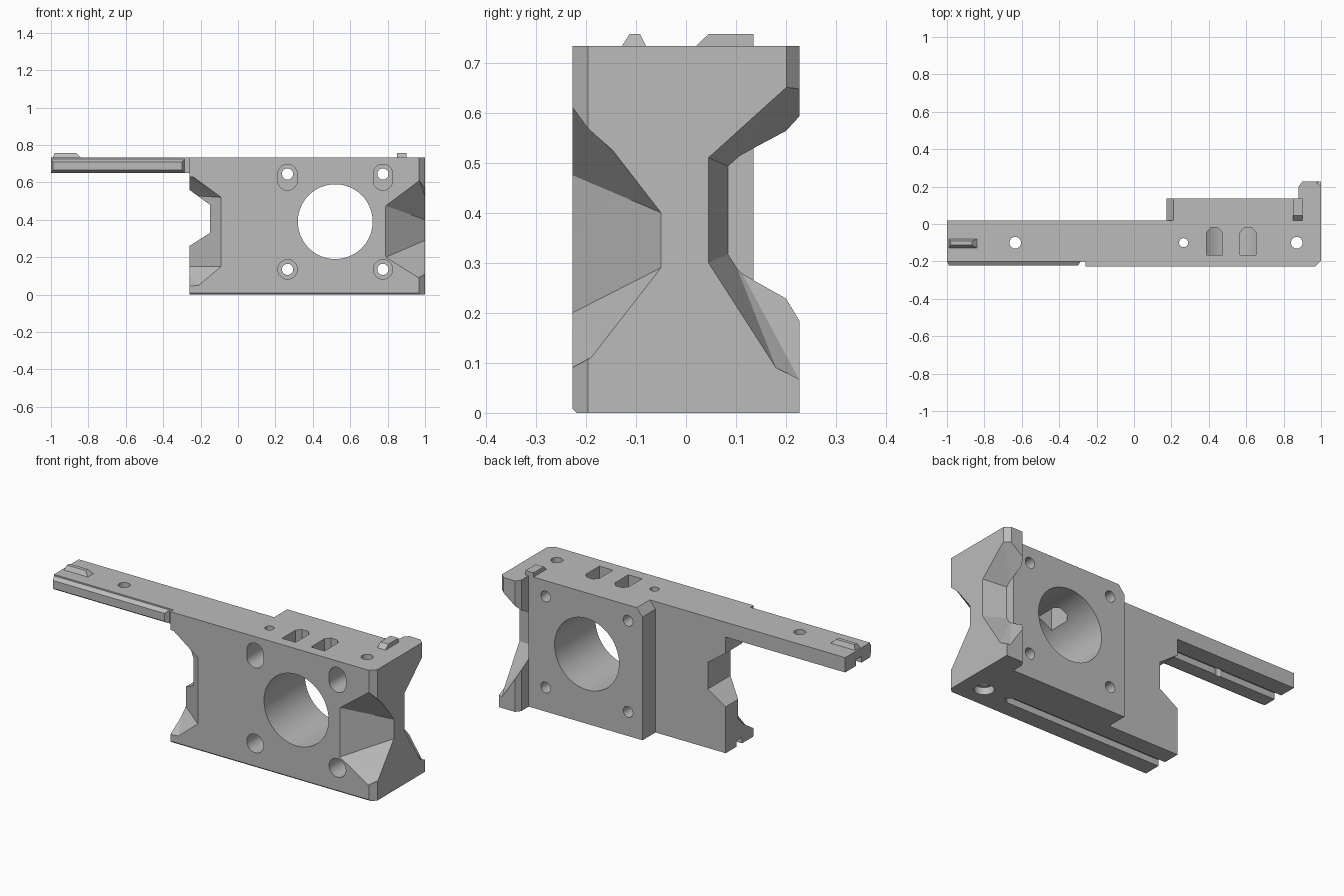
import bpy, bmesh, math
from mathutils import Vector

old = bpy.data.objects.get("Cube")
if old:
    bpy.data.objects.remove(old, do_unlink=True)

grey = bpy.data.materials.new("plain_grey")
grey.use_nodes = True
COLOUR = (0.5, 0.5, 0.5, 1)
grey.diffuse_color = COLOUR
grey.node_tree.nodes["Principled BSDF"].inputs["Base Color"].default_value = COLOUR

FRONT, BACK, TOP = -0.227, 0.02, 0.733


def add(name, bm):
    bmesh.ops.recalc_face_normals(bm, faces=bm.faces)
    me = bpy.data.meshes.new(name)
    bm.to_mesh(me)
    bm.free()
    me.materials.append(grey)
    ob = bpy.data.objects.new(name, me)
    bpy.context.collection.objects.link(ob)
    return ob


def prism(name, pts, axis, lo, hi):
    """Extrude a closed outline along an axis from lo to hi."""
    bm = bmesh.new()
    i = "xyz".index(axis)

    def place(p, t):
        q = list(p)
        q.insert(i, t)
        return bm.verts.new(q)
    face = bm.faces.new([place(p, lo) for p in pts])
    out = bmesh.ops.extrude_face_region(bm, geom=[face])
    step = Vector((0, 0, 0))
    step[i] = hi - lo
    bmesh.ops.translate(bm, vec=step, verts=[v for v in out["geom"] if isinstance(v, bmesh.types.BMVert)])
    return add(name, bm)


def box(name, x0, x1, y0, y1, z0, z1):
    return prism(name, [(x0, y0), (x1, y0), (x1, y1), (x0, y1)], "z", z0, z1)


def hull(name, pts):
    bm = bmesh.new()
    for p in pts:
        bm.verts.new(p)
    out = bmesh.ops.convex_hull(bm, input=bm.verts)
    spare = [v for v in out["geom_interior"] if isinstance(v, bmesh.types.BMVert)]
    bmesh.ops.delete(bm, geom=spare, context="VERTS")
    return add(name, bm)


def hole(a, b, r, axis, lo, hi, stretch=0, n=32):
    """Round cutter, stretched downwards into a slot if asked."""
    pts = []
    for k in range(n):
        t = math.tau * (k + 0.5) / n
        c, s = math.cos(t), math.sin(t)
        pts.append((a + r * c, b + r * s - (stretch if s < 0 else 0)))
    return prism("hole_cutter", pts, axis, lo, hi)


def cut(ob, cutters):
    for c in cutters:
        c.hide_render = True
        m = ob.modifiers.new("cut", "BOOLEAN")
        m.operation, m.solver, m.object = "DIFFERENCE", "EXACT", c
    bpy.context.view_layer.update()
    dg = bpy.context.evaluated_depsgraph_get()
    me = bpy.data.meshes.new_from_object(ob.evaluated_get(dg))
    ob.modifiers.clear()
    ob.data = me


# main body with a notched end
body = prism("body", [(-.26, 0), (1, 0), (1, TOP), (-.26, TOP), (-.26, .56),
                      (-.15, .48), (-.15, .33), (-.26, .26)], "y", FRONT, BACK)

# rear mounting plate with one bevelled upper corner
plate = prism("rear_plate", [(.175, 0), (.88, 0), (.88, TOP), (.21, TOP), (.175, .69)],
              "y", BACK, .135)

# rear end flange
flange = prism("end_flange", [(.88, BACK), (1, BACK), (1, .227), (.9, .227), (.88, .2)], "z", 0, TOP)

# holes that run front to back
bore = hole(.52, .39, .2, "y", -.4, .4, n=64)
through, bolts = [], []
for x in (.265, .775):
    for z, drop in ((.135, 0), (.645, .035)):
        through.append(hole(x, z, .03, "y", -.4, .4))
        bolts.append(hole(x, z, .052, "y", -.4, -.06, drop))

# vertical holes and nut pockets
pins = [hole(.265, -.1, .024, "z", -.1, .9), hole(.87, -.1, .031, "z", -.1, .9)]
nut_slots = [prism("nut_cutter", [(x - .042, -.165), (x + .042, -.165), (x + .042, -.045),
                                  (x + .02, -.02), (x - .02, -.02), (x - .042, -.045)], "z", .54, .9)
             for x in (.43, .61)]

# tapered pockets at the front corners
right_pocket = hull("pocket_cutter", [
    (.79, FRONT, .475), (1, -.05, .40), (1, -.195, .565), (.97, FRONT, .61),
    (.79, FRONT, .2), (1, -.05, .29), (1, -.15, .19), (1, -.19, .11), (.965, FRONT, .09),
    (1.05, -.28, .62), (1.05, -.28, .08), (1.05, -.01, .38), (1.05, -.01, .31),
    (.74, -.269, .475), (.74, -.269, .2)])
left_pocket = hull("pocket_cutter", [
    (-.09, FRONT, .52), (-.26, -.09, .53), (-.24, FRONT, .63), (-.26, -.2, .63),
    (-.09, FRONT, .15), (-.26, -.09, .15), (-.21, FRONT, .05), (-.26, FRONT, .045),
    (-.3, -.28, .63), (-.3, -.28, .045), (-.3, -.06, .52), (-.3, -.06, .15)])
corner = prism("corner_cutter", [(.968, -.228), (1.01, -.24), (1.001, -.195)], "z", -.1, .9)

# underside groove and screw recess
groove = prism("groove_cutter", [(-.3, -.125), (.7, -.125), (.74, -.1), (.7, -.075), (-.3, -.075)],
               "z", -.05, .035)
recess = hole(.87, -.1, .05, "z", -.05, .04)
edge = prism("edge_cutter", [(-.237, -.01), (-.237, .008), (FRONT, .008), (-.219, 0), (-.219, -.01)],
             "x", -.4, 1.1)

body_cuts = [bore, right_pocket, left_pocket, corner, groove, recess, edge] + through + bolts + pins + nut_slots
cut(body, body_cuts)
cut(plate, [bore] + through)

# tapered waist in the flange
waist = hull("waist_cutter", [
    (1, .045, .51), (1, .045, .30), (.88, .085, .49), (.88, .085, .32),
    (.88, .227, .565), (1, .14, .565), (1, .2, .65), (.975, .227, .65),
    (.88, .227, .24), (1, .115, .255), (1, .18, .09), (.98, .227, .065),
    (1.03, .035, .51), (1.03, .035, .30), (.86, .09, .49), (.86, .09, .32),
    (.86, .25, .575), (.86, .25, .23), (1.03, .25, .66), (1.03, .25, .06)])
rear_corner = prism("corner_cutter", [(.97, .228), (1.001, .2), (1.02, .25)], "z", .5, .9)
cut(flange, [waist, rear_corner])

# long arm with a grooved underside
arm = prism("arm", [(-.2, .65), (-.125, .65), (-.125, .685), (-.075, .685), (-.075, .65),
                    (BACK, .65), (BACK, TOP), (-.2, TOP)], "x", -1, -.26)
arm_hole = hole(-.635, -.1, .031, "z", .5, .9)
cut(arm, [arm_hole])
hull("arm_front_lip", [(x, y, z) for x0, x1, y, z in (
    (-1, -.285, -.2, .725), (-1, -.285, -.2, .65),
    (-.99, -.3, -.222, .71), (-.99, -.3, -.222, .665)) for x in (x0, x1)])

# locating ridges on top
hull("arm_ridge", [(x, y, z) for x0, x1, y, z in (
    (-.99, -.84, -.128, TOP), (-.99, -.84, -.08, TOP),
    (-.98, -.865, -.113, .757), (-.98, -.865, -.092, .757)) for x in (x0, x1)])
prism("plate_ridge", [(.02, TOP), (.135, TOP), (.135, .757), (.045, .757)], "x", .85, .9)

# tidy up cutters and shade
for ob in list(bpy.context.collection.objects):
    if ob.name.split(".")[0].endswith("_cutter"):
        bpy.data.objects.remove(ob, do_unlink=True)
bpy.ops.object.select_all(action="DESELECT")
for ob in (body, plate):
    ob.select_set(True)
bpy.context.view_layer.objects.active = body
bpy.ops.object.shade_smooth_by_angle(angle=math.radians(20))
